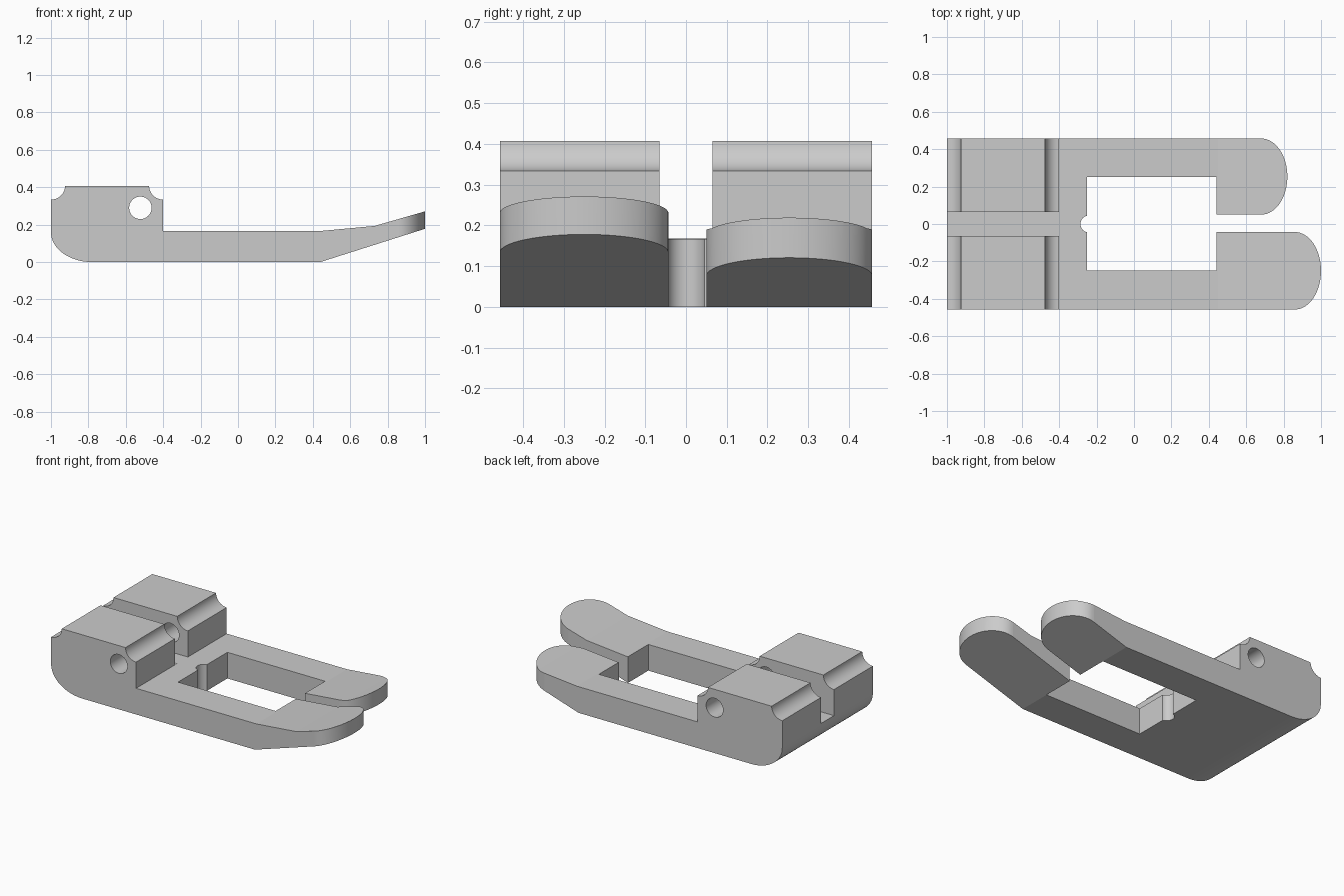
import bpy, bmesh
from math import sin, cos, pi, radians
from mathutils import Vector

if "Cube" in bpy.data.objects:
    bpy.data.objects.remove(bpy.data.objects["Cube"], do_unlink=True)

HALF_WIDTH = 0.457
DECK = 0.167
TOP = 0.407

grey = bpy.data.materials.new("plain grey")
grey.use_nodes = True
grey.diffuse_color = (0.6, 0.6, 0.6, 1)
grey.node_tree.nodes["Principled BSDF"].inputs["Base Color"].default_value = (0.6, 0.6, 0.6, 1)


def arc(cx, cy, rx, ry, start, end, steps=20):
    """Points along an elliptical arc, angles in degrees."""
    angles = [radians(start + (end - start) * i / steps) for i in range(steps + 1)]
    return [(cx + rx * cos(a), cy + ry * sin(a)) for a in angles]


def prism(name, outline, low, high, upright=False):
    """Extrude an outline along z, or along y when upright."""
    place = (lambda p, d: Vector((p[0], d, p[1]))) if upright else (lambda p, d: Vector((p[0], p[1], d)))
    bm = bmesh.new()
    face = bm.faces.new([bm.verts.new(place(p, low)) for p in outline])
    sweep = place((0, 0), high - low)
    extruded = bmesh.ops.extrude_face_region(bm, geom=[face])["geom"]
    bmesh.ops.translate(bm, verts=[v for v in extruded if isinstance(v, bmesh.types.BMVert)], vec=sweep)
    bmesh.ops.recalc_face_normals(bm, faces=bm.faces)
    mesh = bpy.data.meshes.new(name)
    bm.to_mesh(mesh)
    bm.free()
    mesh.materials.append(grey)
    obj = bpy.data.objects.new(name, mesh)
    bpy.context.collection.objects.link(obj)
    return obj


def combine(obj, cutter, operation):
    """Apply a boolean and discard the cutter."""
    cutter.hide_render = True
    mod = obj.modifiers.new(cutter.name, "BOOLEAN")
    mod.operation = operation
    mod.solver = "EXACT"
    mod.object = cutter
    bpy.context.view_layer.update()
    result = bpy.data.meshes.new_from_object(obj.evaluated_get(bpy.context.evaluated_depsgraph_get()))
    obj.modifiers.clear()
    obj.data = result
    bpy.data.objects.remove(cutter, do_unlink=True)


# Side profile: rounded heel, grooved block, flat deck and rising tips
profile = [(0.44, 0), (1, 0.178), (1.1, 0.21), (1.1, 0.301), (1, 0.271), (0.73, 0.193),
           (0.45, DECK), (-0.4, DECK)]
profile += arc(-0.4, TOP, 0.075, 0.073, 270, 180, 14)
profile += arc(-1, TOP, 0.075, 0.073, 0, -90, 14)
profile += arc(-0.78, 0.16, 0.22, 0.16, 180, 270, 20)
body = prism("forked_clip_body", profile, -0.6, 0.6, upright=True)

# Plan: two rounded prongs of unequal length around an open window
plan = [(-1.1, -HALF_WIDTH)]
plan += arc(0.86, -0.25, 0.14, 0.207, -90, 90, 32)
plan += [(0.44, -0.043), (0.44, -0.248), (-0.25, -0.248)]
plan += arc(-0.24, 0, 0.046, 0.046, 257, 103, 16)
plan += [(-0.25, 0.25), (0.44, 0.25), (0.44, 0.05)]
plan += arc(0.68, 0.2535, 0.14, 0.2035, -90, 90, 32)
plan += [(-1.1, HALF_WIDTH)]
combine(body, prism("plan_cutter", plan, -0.2, 0.7), "INTERSECT")

# Slot splitting the raised block, and the cross pin hole
slot = [(-1.2, -0.065), (-0.35, -0.065), (-0.35, 0.065), (-1.2, 0.065)]
combine(body, prism("slot_cutter", slot, DECK + 0.0004, 0.7), "DIFFERENCE")
pin = arc(-0.522, 0.29, 0.06, 0.06, 0, 360, 40)[:-1]
combine(body, prism("pin_hole_cutter", pin, -0.7, 0.7, upright=True), "DIFFERENCE")

# Smooth the curved strips, keep the broad faces flat
bpy.ops.object.select_all(action="DESELECT")
body.select_set(True)
bpy.context.view_layer.objects.active = body
bpy.ops.object.shade_smooth_by_angle(angle=radians(20))
for poly in body.data.polygons:
    poly.material_index = 0
    if poly.area > 0.03:
        poly.use_smooth = False
